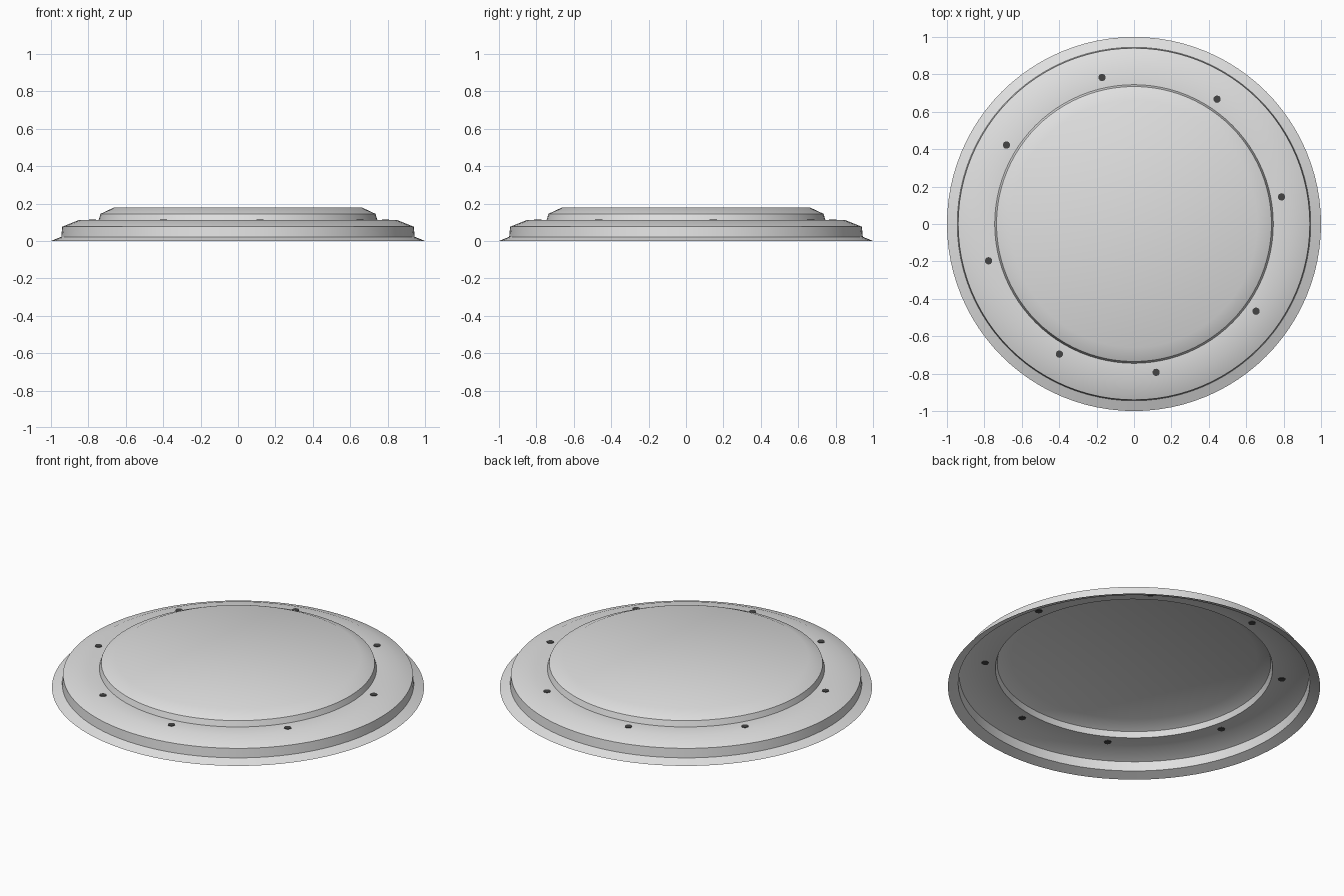
import bpy, bmesh, math

if "Cube" in bpy.data.objects:
    bpy.data.objects.remove(bpy.data.objects["Cube"])


def material(name, rgb):
    m = bpy.data.materials.new(name)
    m.diffuse_color = (*rgb, 1)
    m.use_nodes = True
    m.node_tree.nodes["Principled BSDF"].inputs["Base Color"].default_value = m.diffuse_color
    return m


def add_object(name, bm, mat):
    me = bpy.data.meshes.new(name)
    bm.to_mesh(me)
    bm.free()
    me.materials.append(mat)
    ob = bpy.data.objects.new(name, me)
    bpy.context.collection.objects.link(ob)
    return ob


light_grey = material("light grey", (0.75, 0.75, 0.75))
dark_grey = material("dark grey", (0.06, 0.06, 0.06))

# Stepped cover: a thin open sheet turned around z (radius, height)
profile = [(1.0, 0.0), (0.945, 0.022), (0.94, 0.076), (0.85, 0.112),
           (0.745, 0.112), (0.735, 0.145), (0.66, 0.18)]
SEG = 96
bm = bmesh.new()
rings = [[bm.verts.new((r * math.cos(math.tau * i / SEG),
                        r * math.sin(math.tau * i / SEG), z))
          for i in range(SEG)] for r, z in profile]
for a, b in zip(rings, rings[1:]):
    for i in range(SEG):
        j = (i + 1) % SEG
        bm.faces.new((a[i], a[j], b[j], b[i]))
bm.faces.new(rings[-1])
cover = add_object("stepped_cover", bm, light_grey)
bpy.context.view_layer.objects.active = cover
cover.select_set(True)
bpy.ops.object.shade_smooth_by_angle(angle=math.radians(35))

# Eight small studs set flush into the ledge, slightly unevenly spaced
for k in range(8):
    ang = math.radians(278.5 + 45.95 * k)
    bm = bmesh.new()
    bmesh.ops.create_cone(bm, cap_ends=True, segments=10, radius1=0.02,
                          radius2=0.02, depth=0.006)
    stud = add_object(f"stud_{k + 1}", bm, dark_grey)
    stud.location = (0.802 * math.cos(ang), 0.802 * math.sin(ang), 0.112)
